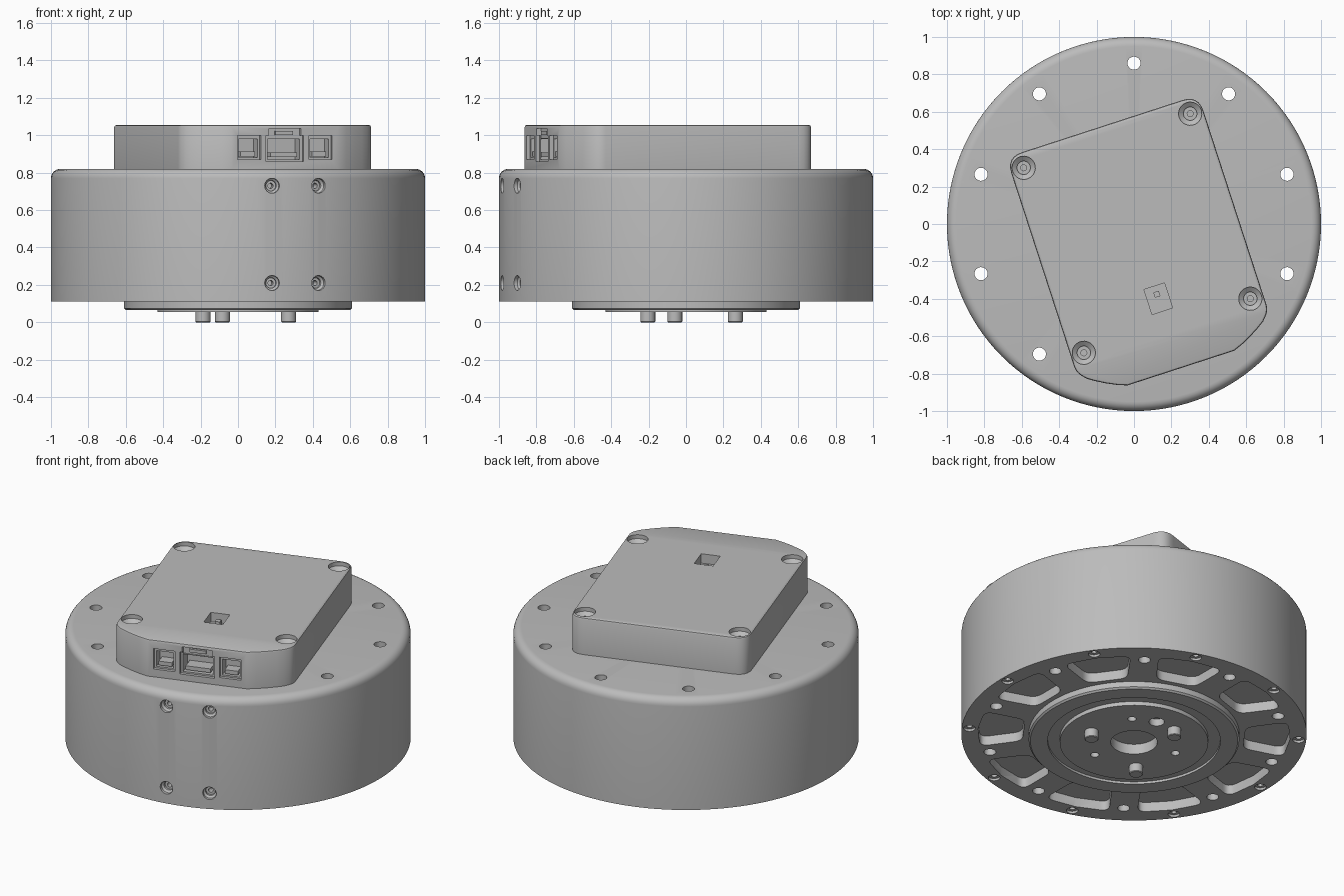
import bpy, bmesh
from math import cos, sin, radians, pi
from mathutils import Matrix, Vector

cube = bpy.data.objects.get("Cube")
if cube:
    bpy.data.objects.remove(cube)

grey = bpy.data.materials.new("satin grey")
grey.use_nodes = True
grey.diffuse_color = (0.5, 0.5, 0.5, 1)
grey.node_tree.nodes["Principled BSDF"].inputs["Base Color"].default_value = grey.diffuse_color


def rot(degrees, axis="Z"):
    return Matrix.Rotation(radians(degrees), 4, axis)


def at(x, y, z):
    return Matrix.Translation((x, y, z))


def lathe(bm, profile, matrix=Matrix(), steps=24):
    """Spin an (r, z) profile whose ends sit on the axis."""
    part = bmesh.new()
    verts = [part.verts.new((r, 0, z)) for r, z in profile]
    edges = [part.edges.new(pair) for pair in zip(verts, verts[1:])]
    bmesh.ops.spin(part, geom=verts + edges, angle=2 * pi, steps=steps,
                   axis=(0, 0, 1), cent=(0, 0, 0), use_merge=True)
    merge(bm, part, matrix)


def prism(bm, outline, z0, z1, matrix=Matrix()):
    part = bmesh.new()
    face = part.faces.new([part.verts.new((x, y, z0)) for x, y in outline])
    top = bmesh.ops.extrude_face_region(part, geom=[face])["geom"]
    bmesh.ops.translate(part, vec=(0, 0, z1 - z0),
                        verts=[v for v in top if isinstance(v, bmesh.types.BMVert)])
    merge(bm, part, matrix)


def merge(bm, part, matrix):
    bmesh.ops.remove_doubles(part, verts=part.verts, dist=1e-5)
    bmesh.ops.recalc_face_normals(part, faces=part.faces)
    part.transform(matrix)
    mesh = bpy.data.meshes.new("part")
    part.to_mesh(mesh)
    part.free()
    bm.from_mesh(mesh)
    bpy.data.meshes.remove(mesh)


def box(bm, x, z, w, h, y0, y1):
    """Box centred on x and z, running from y0 to y1, in the cover's frame."""
    rect = [(x - w / 2, y0), (x + w / 2, y0), (x + w / 2, y1), (x - w / 2, y1)]
    prism(bm, rect, z - h / 2, z + h / 2, TURN)


def rounded(points, steps=6):
    """Outline from (x, y, r) corners; r is the trimmed length, 0 stays sharp."""
    out = []
    for i, (x, y, r) in enumerate(points):
        p = Vector((x, y))
        if not r:
            out.append((x, y))
            continue
        a = p + (Vector(points[i - 1][:2]) - p).normalized() * r
        b = p + (Vector(points[(i + 1) % len(points)][:2]) - p).normalized() * r
        for k in range(steps + 1):
            t = k / steps
            q = a * (1 - t) ** 2 + p * 2 * t * (1 - t) + b * t * t
            out.append((q.x, q.y))
    return out


def make(name, bm):
    mesh = bpy.data.meshes.new(name)
    bm.to_mesh(mesh)
    bm.free()
    mesh.materials.append(grey)
    obj = bpy.data.objects.new(name, mesh)
    bpy.context.collection.objects.link(obj)
    return obj


def activate(obj):
    bpy.ops.object.select_all(action="DESELECT")
    obj.select_set(True)
    bpy.context.view_layer.objects.active = obj


def carve(obj, bm):
    cutter = make("cutter", bm)
    mod = obj.modifiers.new("cut", "BOOLEAN")
    mod.operation, mod.solver, mod.object = "DIFFERENCE", "EXACT", cutter
    activate(obj)
    bpy.ops.object.modifier_apply(modifier=mod.name)
    bpy.data.objects.remove(cutter)


def smooth(obj):
    activate(obj)
    bpy.ops.object.shade_smooth_by_angle(angle=radians(30))


TURN = rot(18)

# Round housing with the stepped output flange underneath
fillet = [(0.95 + 0.05 * cos(a), 0.77 + 0.05 * sin(a)) for a in [k * pi / 12 for k in range(7)]]
bm = bmesh.new()
lathe(bm, [(0, 0.12), (0.135, 0.12), (0.135, 0.055), (0.43, 0.055), (0.43, 0.08),
           (0.5, 0.08), (0.5, 0.065), (0.6, 0.065), (0.61, 0.075), (0.61, 0.11),
           (1, 0.11)] + fillet + [(0, 0.82)], steps=128)
housing = make("housing", bm)

# Mounting holes, underside pockets and rim screw holes
pocket = rounded([(0.64, -0.12, 0.05), (0.88, -0.2, 0.06), (0.905, 0, 0),
                  (0.88, 0.2, 0.06), (0.64, 0.12, 0.05)])
bm = bmesh.new()
for k in range(10):
    angle = 90 + 36 * k
    top = 0.6 if k in (5, 6) else 1
    lathe(bm, [(0, 0), (0.035, 0), (0.035, top), (0, top)], rot(angle) @ at(0.86, 0, 0))
    prism(bm, pocket, 0, 0.17, rot(angle + 18))
    lathe(bm, [(0, 0.05), (0.034, 0.05), (0.034, 0.125), (0.016, 0.125), (0.016, 0.16), (0, 0.16)],
          rot(angle + 18) @ at(0.955, 0, 0))

# Small flange holes
for angle, radius in ((47.5, 0.025), (167.5, 0.025), (287.5, 0.025), (79, 0.045)):
    lathe(bm, [(0, 0), (radius, 0), (radius, 0.1), (0, 0.1)], rot(angle) @ at(0.27, 0, 0))

# Countersunk screw holes on the side wall
for angle in (-79.5, -64.5):
    for z in (0.21, 0.73):
        lathe(bm, [(0, -0.09), (0.014, -0.09), (0.014, -0.045), (0.028, -0.045), (0.028, -0.03),
                   (0.04, -0.02), (0.04, 0.05), (0, 0.05)],
              rot(angle) @ at(1, 0, z) @ rot(90, "Y"))
carve(housing, bm)
smooth(housing)

# Locating pins
for k in range(3):
    bm = bmesh.new()
    lathe(bm, [(0, 0), (0.036, 0), (0.04, 0.004), (0.04, 0.07), (0, 0.07)],
          rot(-12.5 + 120 * k) @ at(0.277, 0, 0))
    smooth(make(f"locating_pin_{k + 1}", bm))

# Electronics cover: rectangle clipped by an arc, with a softened top edge
right = [(0.3, -0.81, 0)]
right += [(0.865 * sin(a), -0.865 * cos(a), 0) for a in map(radians, (24, 28, 32, 35))]
right += [(0.54, -0.66, 0.035), (0.54, 0.55, 0.09)]
left = [(-x, y, r) for x, y, r in reversed(right)]
bm = bmesh.new()
prism(bm, rounded(right + left), 0.815, 1.055, TURN)
rim = [e for e in bm.edges if all(v.co.z > 1.05 for v in e.verts)]
bmesh.ops.bevel(bm, geom=rim, offset=0.012, segments=2, affect="EDGES", profile=0.5)
cover = make("electronics_cover", bm)

# Cover screw wells, display window and connector openings
bm = bmesh.new()
for x in (-0.468, 0.468):
    for y in (-0.572, 0.468):
        lathe(bm, [(0, -0.1), (0.016, -0.1), (0.016, -0.06), (0.036, -0.06), (0.036, -0.045),
                   (0.062, -0.025), (0.062, 0.05), (0, 0.05)], TURN @ at(x, y, 1.055), 32)
box(bm, 0, 1.055, 0.115, 0.12, -0.49, -0.35)
carve(cover, bm)
for x in (-0.2, 0.2):
    bm = bmesh.new()
    box(bm, x, 0.935, 0.13, 0.13, -0.9, -0.79)
    carve(cover, bm)
    bm = bmesh.new()
    box(bm, x, 0.93, 0.105, 0.1, -0.88, -0.72)
    carve(cover, bm)
for z, w, h, depth in ((0.93, 0.21, 0.14, -0.79), (1.01, 0.18, 0.05, -0.785), (0.925, 0.18, 0.11, -0.71)):
    bm = bmesh.new()
    box(bm, 0, z, w, h, -0.9, depth)
    carve(cover, bm)
smooth(cover)

# Connector tongues, latch and the switch in the window
for name, x, z, w, h, y0, y1 in (
        ("left_connector", 0.2, 0.9, 0.08, 0.025, -0.785, -0.71),
        ("right_connector", -0.2, 0.9, 0.08, 0.025, -0.785, -0.71),
        ("main_connector", 0, 0.895, 0.15, 0.025, -0.79, -0.7),
        ("main_latch", 0, 1.012, 0.1, 0.02, -0.8, -0.78),
        ("window_switch", 0, 1.01, 0.03, 0.04, -0.41, -0.38)):
    bm = bmesh.new()
    box(bm, x, z, w, h, y0, y1)
    make(name, bm)
